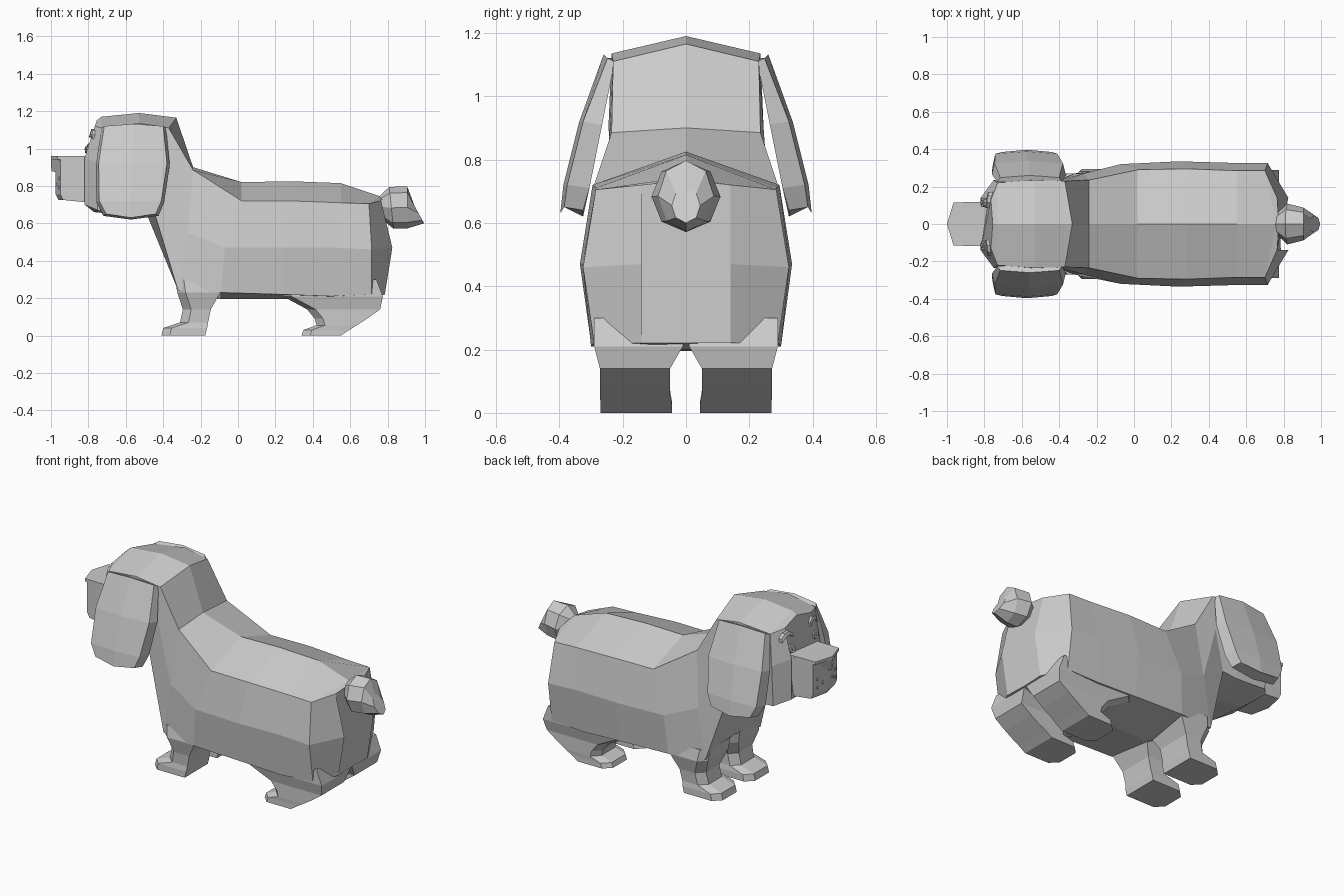
import bpy, bmesh, math
from mathutils import Vector


def loft(name, rings):
    """Skin closed rings of equal point count, cap both ends."""
    bm = bmesh.new()
    vs = [[bm.verts.new(p) for p in r] for r in rings]
    n = len(rings[0])
    for a, b in zip(vs, vs[1:]):
        for i in range(n):
            j = (i + 1) % n
            bm.faces.new((a[i], a[j], b[j], b[i]))
    bm.faces.new(vs[0])
    bm.faces.new(vs[-1])
    bmesh.ops.recalc_face_normals(bm, faces=bm.faces)
    me = bpy.data.meshes.new(name)
    bm.to_mesh(me)
    bm.free()
    ob = bpy.data.objects.new(name, me)
    bpy.context.collection.objects.link(ob)
    return ob


def mirror_ring(half):
    return half + [(x, -y, z) for x, y, z in half[-2:0:-1]]


def flip(rings, s):
    return [[(x, s * y, z) for x, y, z in r] for r in rings]


# head: half sections ordered crown, brow, cheek, jaw, chin
skull = [
    [(-.755, 0, 1.15), (-.765, .13, 1.12), (-.82, .14, .95), (-.82, .14, .70), (-.82, 0, .70)],
    [(-.73, 0, 1.17), (-.73, .22, 1.11), (-.75, .235, .92), (-.75, .22, .67), (-.77, 0, .66)],
    [(-.53, 0, 1.19), (-.53, .235, 1.135), (-.53, .245, .9), (-.55, .22, .66), (-.57, 0, .64)],
    [(-.33, 0, 1.165), (-.37, .23, 1.11), (-.38, .24, .9), (-.45, .22, .67), (-.48, 0, .63)],
]
loft("head", [mirror_ring(h) for h in skull])

# body: half sections ordered spine, shoulder, flank, low flank, belly
torso = [
    skull[-1],
    [(-.24, 0, .9), (-.24, .235, .885), (-.27, .27, .55), (-.32, .27, .24), (-.33, 0, .30)],
    [(.02, 0, .82), (.02, .29, .72), (-.07, .32, .47), (-.09, .30, .23), (-.09, 0, .195)],
    [(.28, 0, .825), (.28, .295, .72), (.24, .335, .47), (.24, .30, .22), (.24, 0, .195)],
    [(.55, 0, .815), (.55, .285, .71), (.52, .327, .47), (.5, .30, .21), (.5, 0, .195)],
    [(.76, 0, .745), (.70, .285, .705), (.715, .325, .46), (.715, .29, .22), (.72, 0, .2)],
    [(.775, 0, .735), (.765, .14, .72), (.825, .14, .47), (.785, .14, .22), (.78, 0, .22)],
]
loft("body", [mirror_ring(h) for h in torso])


# legs: levels are (z, front x, back x, inner y, outer y)
def leg(name, levels, s):
    rings = []
    for z, x0, x1, y0, y1 in levels:
        c = .045
        rings.append([(x0, y0 + c, z), (x0 + c, y0, z), (x1, y0, z),
                      (x1, y1, z), (x0 + c, y1, z), (x0, y1 - c, z)])
    loft(name, flip(rings, s))


front_leg = [(.30, -.335, -.08, .0, .28), (.23, -.325, -.095, .005, .293),
             (.14, -.295, -.145, .05, .27), (.07, -.31, -.16, .05, .265),
             (.04, -.40, -.165, .045, .27), (0, -.41, -.175, .045, .27)]
hind_leg = [(.30, .22, .74, .01, .29), (.21, .24, .775, .01, .29),
            (.14, .37, .76, .05, .272), (.09, .41, .69, .05, .272),
            (.055, .42, .635, .05, .272), (.03, .35, .595, .045, .27),
            (0, .34, .55, .045, .27)]

# ears: levels are (z, front x, back x, inner y, outer y)
ear = [(1.12, -.73, -.385, .225, .248), (.92, -.76, -.365, .265, .325),
       (.72, -.757, -.395, .305, .375), (.65, -.72, -.425, .325, .385)]

for s, side in ((1, "left"), (-1, "right")):
    leg(side + "_front_leg", front_leg, s)
    leg(side + "_hind_leg", hind_leg, s)

    rings = []
    for k, (z, x0, x1, y0, y1) in enumerate(ear):
        xm = (x0 + x1) / 2
        dz = .012 if k == 0 else (-.02 if k == 3 else 0)
        rings.append([(x0, y0, z - .01), (x0 + .015, y1, z), (xm, y1 + .012, z + dz),
                      (x1 - .015, y1, z), (x1, y0, z - .01), (xm, y0, z + dz - .01)])
    loft(side + "_ear", flip(rings, s))

    # eye: low disc lying on the sloped face
    normal = Vector((-.94, .06 * s, .34)).normalized()
    for part, r, d, off in (("eye", .026, .016, 0), ("pupil", .012, .012, .009)):
        bpy.ops.mesh.primitive_cylinder_add(vertices=10, radius=r, depth=d)
        o = bpy.context.object
        o.name = side + "_" + part
        o.location = Vector((-.803, .115 * s, 1.0)) + normal * off
        o.rotation_euler = normal.to_track_quat('Z', 'Y').to_euler()

    # brow: short arched bar
    rings = []
    for y, z in ((.085, 1.06), (.115, 1.082), (.15, 1.075), (.172, 1.05)):
        x = -.785 + (z - 1.06) * -.3 + max(0, y - .14) * .6 + (z - 1.06) * .6
        rings.append([(x - .012, y, z), (x - .006, y, z + .022),
                      (x + .03, y, z + .022), (x + .03, y, z)])
    loft(side + "_brow", flip(rings, s))

    # whisker dots on the front of the muzzle
    for i, (y, z) in enumerate(((.045, .81), (.085, .84), (.085, .79))):
        bpy.ops.mesh.primitive_cube_add(size=.014)
        o = bpy.context.object
        o.name = side + "_whisker_dot_%d" % (i + 1)
        o.location = (-.974 + y * .21, y * s, z)

# muzzle: box with a slightly pointed front
plan = [(-.79, -.12), (-.95, -.115), (-.975, 0), (-.95, .115), (-.79, .12)]
loft("muzzle", [[(x + (.015 if x < -.9 else 0), y, .725 if x < -.9 else .71) for x, y in plan],
                [(x, y, .755) for x, y in plan],
                [(x, y, .95) for x, y in plan]])

# nose: flat bridge plate with a wedge beneath its tip
plate = [(-.77, -.12), (-.965, -.115), (-1, 0), (-.965, .115), (-.77, .12)]
loft("nose_bridge", [[(x, y, z) for x, y in plate] for z in (.942, .96)])
loft("nose", [[(-.955, -.10, .945), (-1, 0, .945), (-.955, .10, .945), (-.93, 0, .945)],
              [(-.965, -.02, .87), (-.998, 0, .88), (-.965, .02, .87), (-.93, 0, .87)]])

# tail: stubby eight-sided tuft, levels are (x, z, y radius, z radius, tilt)
rings = []
for x, z, ry, rz, tilt in ((.75, .69, .045, .05, 0), (.82, .683, .109, .112, -.1),
                           (.905, .685, .088, .112, 0), (.965, .655, .045, .055, -.55)):
    ring = []
    for i in range(8):
        a = math.tau * i / 8
        dz = rz * math.cos(a)
        ring.append((x + tilt * dz, ry * math.sin(a), z + dz))
    rings.append(ring)
loft("tail", rings)
